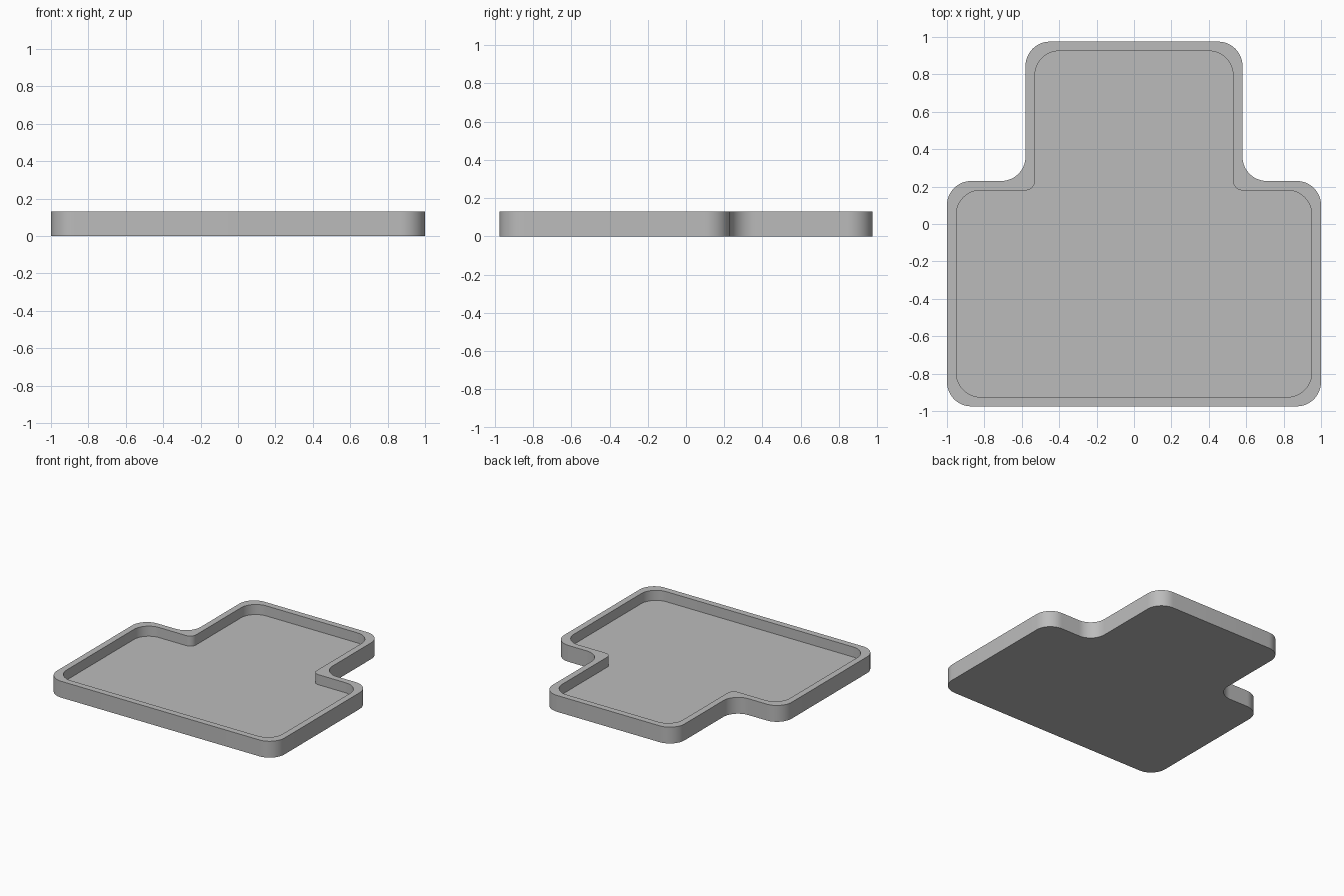
import bpy
import bmesh
import math
from mathutils import Vector

if "Cube" in bpy.data.objects:
    bpy.data.objects.remove(bpy.data.objects["Cube"])

HEIGHT, FLOOR, RIM = 0.13, 0.05, 0.05
STEPS = 12


def outline(inset, convex, concave):
    """Rounded T-shaped outline, counter-clockwise, moved inward by inset."""
    w, n = 1.0 - inset, 0.58 - inset
    y0, ys, y1 = -0.975 + inset, 0.23 - inset, 0.975 - inset
    half = [(w, y0, convex), (w, ys, convex), (n, ys, concave), (n, y1, convex)]
    corners = half + [(-x, y, r) for x, y, r in reversed(half)]
    pts = []
    for i, (x, y, r) in enumerate(corners):
        p = Vector((x, y))
        a = (Vector(corners[i - 1][:2]) - p).normalized()
        b = (Vector(corners[(i + 1) % len(corners)][:2]) - p).normalized()
        centre = p + (a + b) * r
        for k in range(STEPS + 1):
            t = k / STEPS * math.pi / 2
            pts.append(centre - b * r * math.cos(t) - a * r * math.sin(t))
    return pts


outer = outline(0.0, 0.13, 0.13)
inner = outline(RIM, 0.13, 0.05)

# Tray: underside, outer wall, rim, inner wall and recessed floor
bm = bmesh.new()
rings = [[bm.verts.new((p.x, p.y, z)) for p in pts]
         for pts, z in ((outer, 0), (outer, HEIGHT), (inner, HEIGHT), (inner, FLOOR))]
for lo, hi in zip(rings, rings[1:]):
    for i in range(len(lo)):
        j = (i + 1) % len(lo)
        bm.faces.new((lo[i], lo[j], hi[j], hi[i]))
bm.faces.new(rings[0][::-1])
bm.faces.new(rings[-1])
bm.normal_update()
mesh = bpy.data.meshes.new("tray")
bm.to_mesh(mesh)
bm.free()

grey = bpy.data.materials.new("light grey")
grey.diffuse_color = (0.5, 0.5, 0.5, 1)
grey.use_nodes = True
grey.node_tree.nodes["Principled BSDF"].inputs["Base Color"].default_value = grey.diffuse_color
mesh.materials.append(grey)
tray = bpy.data.objects.new("tray", mesh)
bpy.context.collection.objects.link(tray)

# Smooth corners, sharp rim edges
bpy.context.view_layer.objects.active = tray
tray.select_set(True)
bpy.ops.object.shade_smooth_by_angle(angle=math.radians(30))
